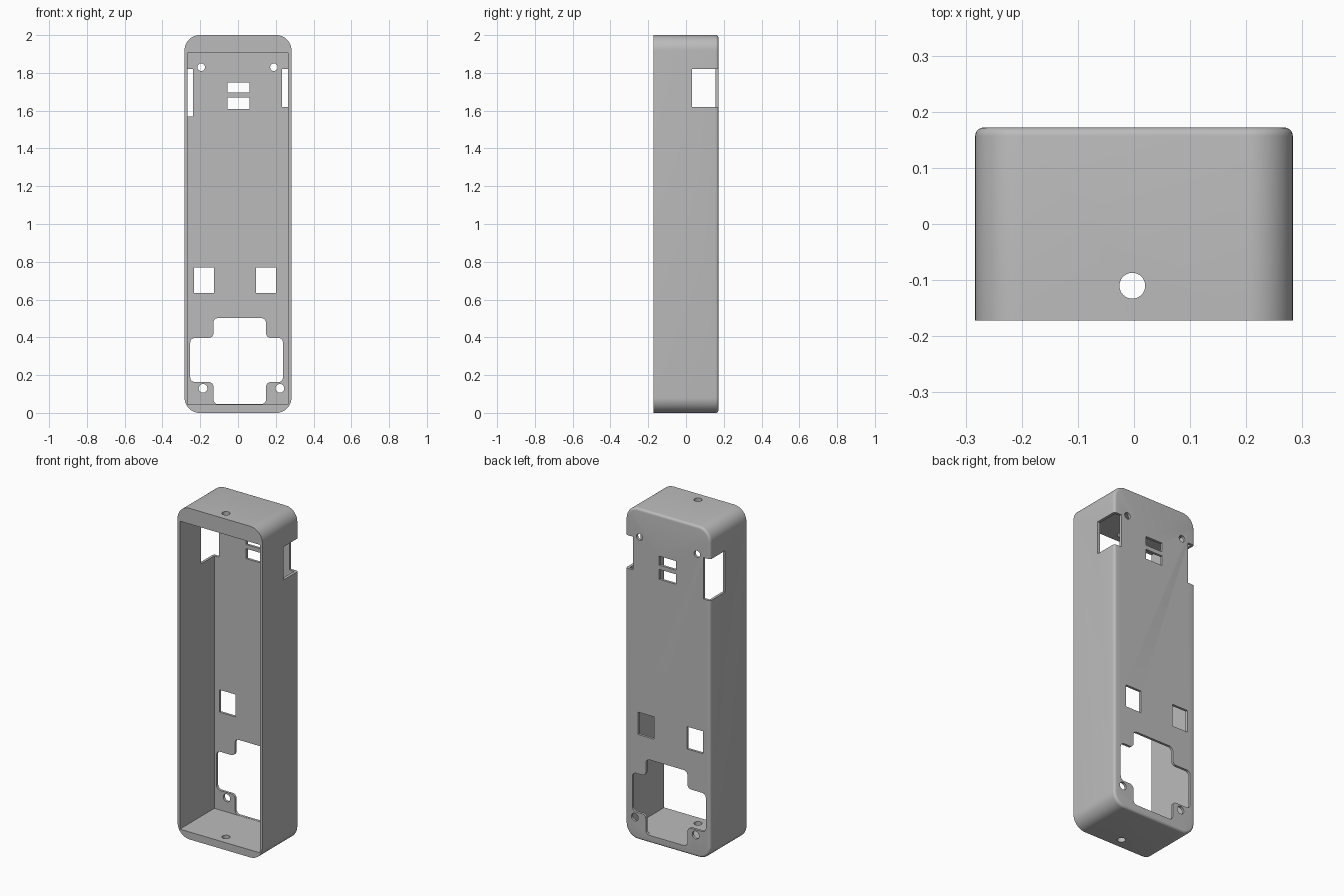
import bpy
import bmesh
from math import pi, sin, cos
from mathutils import Vector

if "Cube" in bpy.data.objects:
    bpy.data.objects.remove(bpy.data.objects["Cube"])

grey = bpy.data.materials.new("light grey plastic")
grey.use_nodes = True
colour = (0.5, 0.5, 0.5, 1)
grey.diffuse_color = colour
grey.node_tree.nodes["Principled BSDF"].inputs["Base Color"].default_value = colour

BACK = 0.172      # outer back face
INNER = 0.157     # inside of the back wall
BIG = 0.4         # beyond the body


def rect(x0, x1, z0, z1):
    return [(x0, z0), (x1, z0), (x1, z1), (x0, z1)]


def circle(x, z, r, n=32):
    return [(x + r * cos(2 * pi * i / n), z + r * sin(2 * pi * i / n)) for i in range(n)]


def fillet(points, r, steps=6):
    """Round every right-angled corner of an outline."""
    out = []
    for i, p in enumerate(points):
        p = Vector(p)
        a = (Vector(points[i - 1]) - p).normalized()
        b = (Vector(points[(i + 1) % len(points)]) - p).normalized()
        for k in range(steps + 1):
            t = k / steps * pi / 2
            out.append(tuple(p + a * r * (1 - sin(t)) + b * r * (1 - cos(t))))
    return out


def prism(name, outline, start, end, upright=False):
    """Extrude an outline along y, or along z when upright."""
    bm = bmesh.new()
    if upright:
        verts = [bm.verts.new((u, v, start)) for u, v in outline]
        move = (0, 0, end - start)
    else:
        verts = [bm.verts.new((u, start, v)) for u, v in outline]
        move = (0, end - start, 0)
    face = bm.faces.new(verts)
    res = bmesh.ops.extrude_face_region(bm, geom=[face])
    bmesh.ops.translate(bm, vec=move,
                        verts=[e for e in res["geom"] if isinstance(e, bmesh.types.BMVert)])
    bmesh.ops.recalc_face_normals(bm, faces=bm.faces)
    mesh = bpy.data.meshes.new(name)
    bm.to_mesh(mesh)
    bm.free()
    mesh.materials.append(grey)
    obj = bpy.data.objects.new(name, mesh)
    bpy.context.collection.objects.link(obj)
    return obj


# Outer case with rounded corners and a softened back rim
case = prism("case_shell", fillet(rect(-0.283, 0.283, 0, 2), 0.08, 12), -BACK, BACK)
bm = bmesh.new()
bm.from_mesh(case.data)
rim = [e for e in bm.edges if all(v.co.y > BACK - 0.001 for v in e.verts)]
bmesh.ops.bevel(bm, geom=rim, offset=0.015, segments=5, profile=0.5, affect='EDGES')
bm.to_mesh(case.data)
bm.free()

# Cavity open at the front
cutters = [prism("cavity_cutter", rect(-0.268, 0.266, 0.045, 1.905), -BIG, INNER)]

# Rectangular windows in the back wall
for box in [(-0.055, 0.06, 1.695, 1.75), (-0.055, 0.06, 1.61, 1.67),
            (-0.233, -0.127, 0.635, 0.77), (0.095, 0.2, 0.635, 0.77)]:
    cutters.append(prism("window_cutter", rect(*box), 0.1, BIG))

# Screw holes in the back wall
for x, z, r in [(-0.195, 1.83, 0.02), (0.19, 1.83, 0.02),
                (-0.185, 0.13, 0.023), (0.222, 0.13, 0.023)]:
    cutters.append(prism("screw_hole_cutter", circle(x, z, r), 0.1, BIG))

# Cross-shaped opening
x0, x1, x2, x3 = -0.253, -0.13, 0.148, 0.238
z0, z1, z2, z3 = 0.046, 0.163, 0.397, 0.502
cross = [(x1, z0), (x2, z0), (x2, z1), (x3, z1), (x3, z2), (x2, z2),
         (x2, z3), (x1, z3), (x1, z2), (x0, z2), (x0, z1), (x1, z1)]
cutters.append(prism("cross_cutter", fillet(cross, 0.025), 0.1, BIG))

# Notches through the side walls and back corners
cutters.append(prism("left_notch_cutter", rect(0.234, BIG, 1.62, 1.82), 0.032, BIG))
cutters.append(prism("right_notch_cutter", rect(-BIG, -0.237, 1.57, 1.82), 0.032, BIG))

# Round hole through both ends
cutters.append(prism("end_hole_cutter", circle(-0.003, -0.11, 0.023), -0.1, 2.1, True))

# Cut everything out of the case
bpy.context.view_layer.objects.active = case
for cutter in cutters:
    cutter.hide_render = True
    mod = case.modifiers.new("cut", 'BOOLEAN')
    mod.operation = 'DIFFERENCE'
    mod.solver = 'EXACT'
    mod.object = cutter
    bpy.ops.object.modifier_apply(modifier=mod.name)
    bpy.data.objects.remove(cutter)

for obj in bpy.context.selected_objects:
    obj.select_set(False)
case.select_set(True)
bpy.ops.object.shade_smooth_by_angle(angle=0.6)
